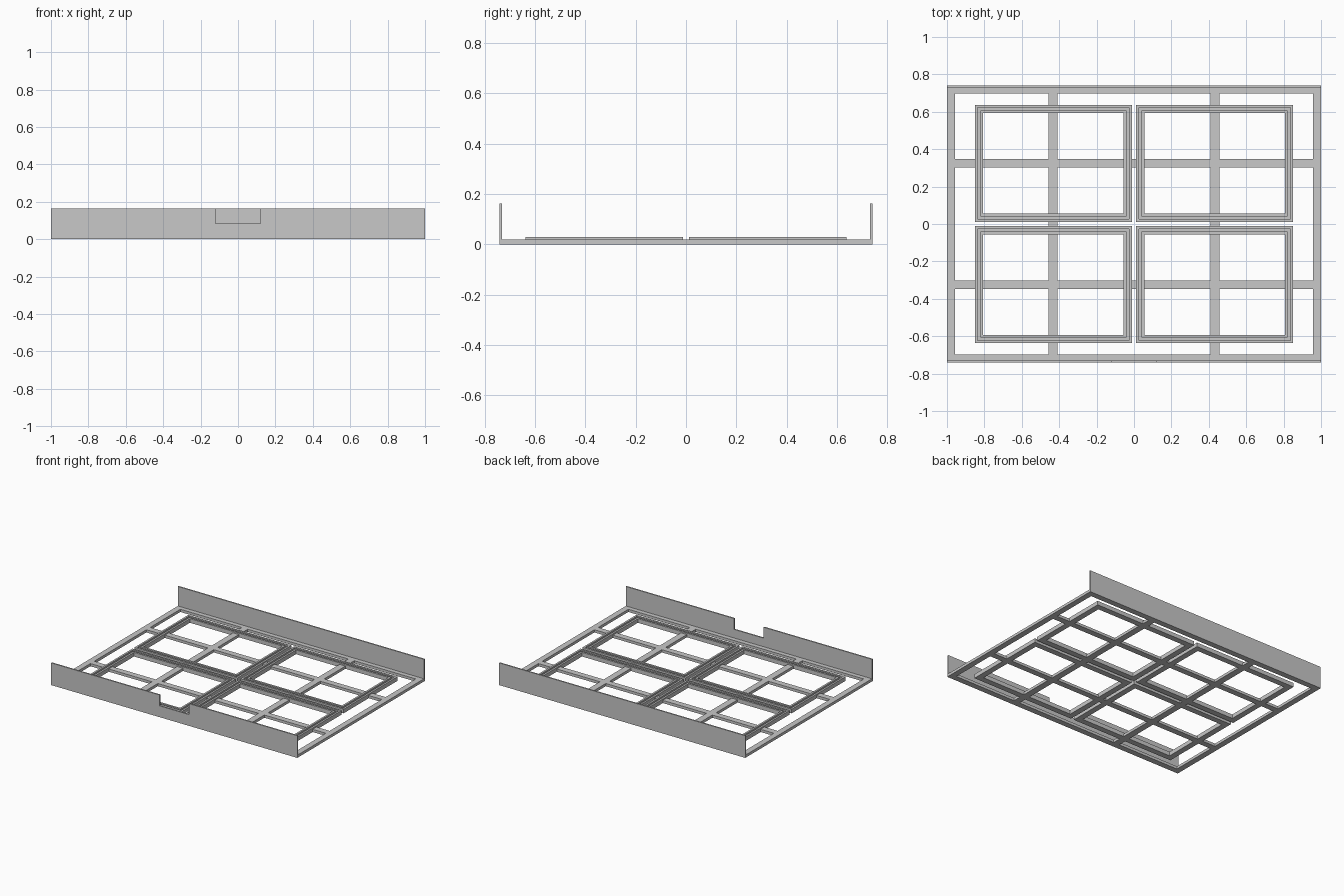
import bpy
import bmesh

if "Cube" in bpy.data.objects:
    bpy.data.objects.remove(bpy.data.objects["Cube"])

W, D = 1.0, 0.74          # half width, half depth of the tray
FLOOR = 0.02              # thickness of the base lattice
RIM = 0.03                # height of the panel rims
WALL_T, WALL_H = 0.01, 0.163

grey = bpy.data.materials.new("plain grey")
grey.diffuse_color = (0.58, 0.58, 0.58, 1)
grey.use_nodes = True
grey.node_tree.nodes["Principled BSDF"].inputs["Base Color"].default_value = grey.diffuse_color


def finish(name, bm):
    bmesh.ops.recalc_face_normals(bm, faces=bm.faces[:])
    mesh = bpy.data.meshes.new(name)
    bm.to_mesh(mesh)
    bm.free()
    mesh.materials.append(grey)
    obj = bpy.data.objects.new(name, mesh)
    bpy.context.collection.objects.link(obj)
    return obj


def box(name, x0, x1, y0, y1, z0, z1):
    bm = bmesh.new()
    bmesh.ops.create_cube(bm, size=1)
    for v in bm.verts:
        v.co.x = x1 if v.co.x > 0 else x0
        v.co.y = y1 if v.co.y > 0 else y0
        v.co.z = z1 if v.co.z > 0 else z0
    return finish(name, bm)


def ring(name, x0, x1, y0, y1, profile):
    """Sweep a closed (inset, height) profile around a rectangle."""
    bm = bmesh.new()
    loops = []
    for i, z in profile:
        corners = ((x0 + i, y0 + i), (x1 - i, y0 + i), (x1 - i, y1 - i), (x0 + i, y1 - i))
        loops.append([bm.verts.new((x, y, z)) for x, y in corners])
    for a, b in zip(loops, loops[1:] + loops[:1]):
        for k in range(4):
            n = (k + 1) % 4
            bm.faces.new((a[k], a[n], b[n], b[k]))
    return finish(name, bm)


def wall(name, outline, y0, y1):
    """Extrude an x-z outline between two depths."""
    bm = bmesh.new()
    face = bm.faces.new([bm.verts.new((x, y0, z)) for x, z in outline])
    out = bmesh.ops.extrude_face_region(bm, geom=[face])
    verts = [g for g in out["geom"] if isinstance(g, bmesh.types.BMVert)]
    bmesh.ops.translate(bm, verts=verts, vec=(0, y1 - y0, 0))
    return finish(name, bm)


# Outer border of the base
ring("base_border", -W, W, -D, D, [(0, 0), (0, FLOOR), (0.043, FLOOR), (0.043, 0)])

# Lattice bars crossing the base
for s, side in ((-1, "left"), (1, "right")):
    c = s * 0.433
    box(side + "_long_bar", c - 0.024, c + 0.024, -D + 0.04, D - 0.04, 0, FLOOR)
for s, side in ((-1, "front"), (1, "back")):
    c = s * 0.325
    box(side + "_cross_bar", -W + 0.04, W - 0.04, c - 0.022, c + 0.022, 0, FLOOR)

# Four holder frames, each with a shallow channel between two raised rims
channel = [(0, 0), (0, RIM), (0.014, RIM), (0.014, FLOOR),
           (0.029, FLOOR), (0.029, RIM), (0.043, RIM), (0.043, 0)]
for sx, xn in ((-1, "left"), (1, "right")):
    for sy, yn in ((-1, "front"), (1, "back")):
        xs = sorted((sx * 0.012, sx * 0.85))
        ys = sorted((sy * 0.012, sy * 0.637))
        ring(yn + "_" + xn + "_holder", *xs, *ys, channel)

# Upright walls, the front one with a finger notch
wall("back_wall", [(-W, 0), (W, 0), (W, WALL_H), (-W, WALL_H)], D - WALL_T, D)
wall("front_wall", [(-W, 0), (W, 0), (W, WALL_H), (0.12, WALL_H), (0.12, 0.083),
                    (-0.12, 0.083), (-0.12, WALL_H), (-W, WALL_H)], -D, -D + WALL_T)
